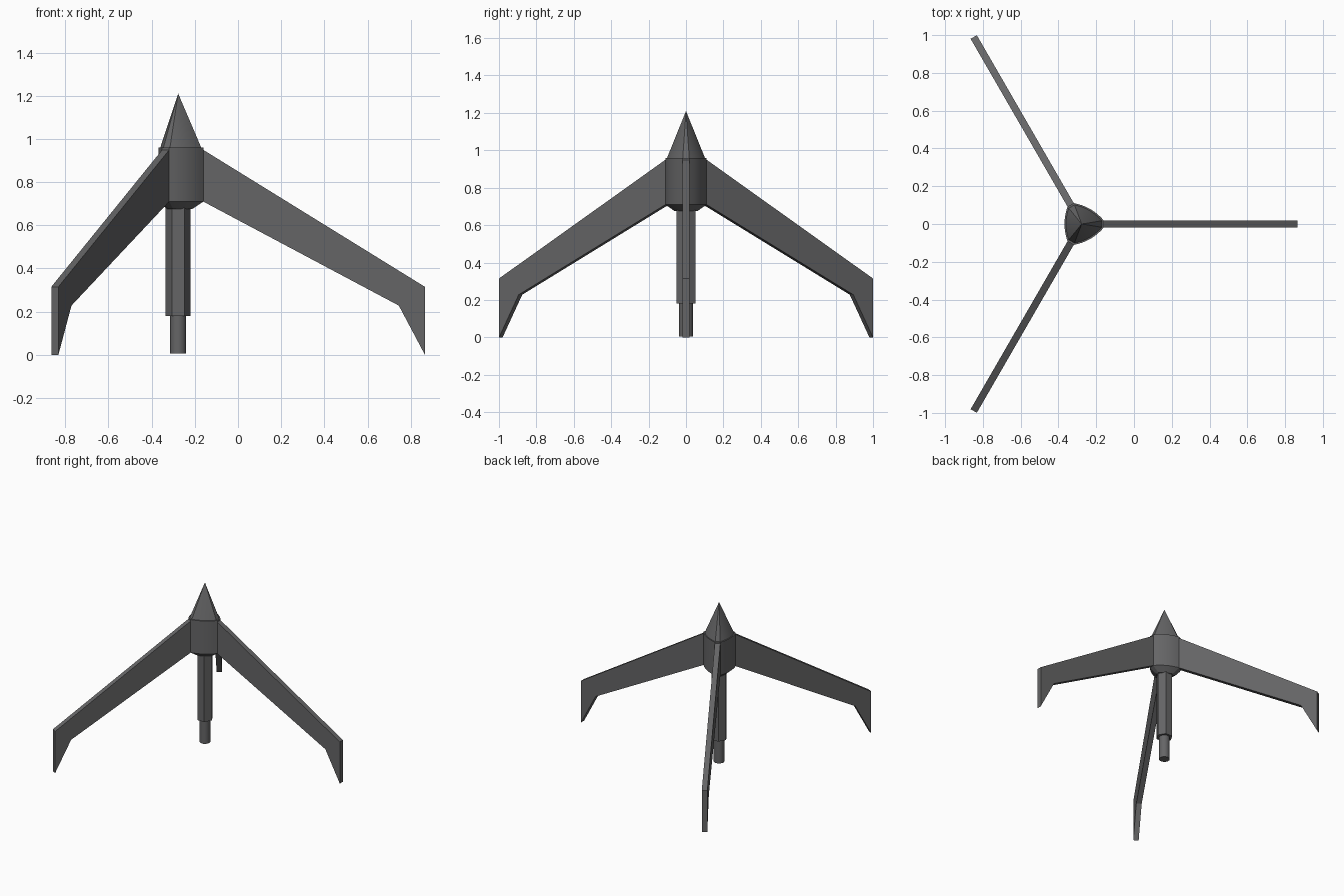
import bpy, bmesh, math
from mathutils import Vector, Matrix

if "Cube" in bpy.data.objects:
    bpy.data.objects.remove(bpy.data.objects["Cube"])

CX = -0.277          # hub axis position along x
HALF = 0.019         # half thickness of a leg

metal = bpy.data.materials.new("dark_grey")
metal.diffuse_color = (0.13, 0.13, 0.133, 1)
metal.use_nodes = True
metal.node_tree.nodes["Principled BSDF"].inputs["Base Color"].default_value = metal.diffuse_color


def finish(name, bm, smooth=False):
    bmesh.ops.recalc_face_normals(bm, faces=bm.faces)
    me = bpy.data.meshes.new(name)
    bm.to_mesh(me)
    bm.free()
    me.materials.append(metal)
    ob = bpy.data.objects.new(name, me)
    ob.location.x = CX
    bpy.context.collection.objects.link(ob)
    if smooth:
        bpy.ops.object.select_all(action='DESELECT')
        ob.select_set(True)
        bpy.context.view_layer.objects.active = ob
        bpy.ops.object.shade_smooth_by_angle(angle=math.radians(25))
    return ob


def loft(name, outline, levels, smooth=False):
    """Stack scaled copies of an outline; levels = (z, scale), scale 0 is a point."""
    bm = bmesh.new()
    n = len(outline)
    rings = []
    for z, s in levels:
        if s == 0:
            rings.append([bm.verts.new((0, 0, z))] * n)
        else:
            rings.append([bm.verts.new((p.x * s, p.y * s, z)) for p in outline])
    for a, b in zip(rings, rings[1:]):
        for i in range(n):
            j = (i + 1) % n
            quad = dict.fromkeys((a[i], a[j], b[j], b[i]))
            bm.faces.new(list(quad))
    for ring, (z, s) in ((rings[0], levels[0]), (rings[-1], levels[-1])):
        if s:
            bm.faces.new(ring)
    return finish(name, bm, smooth)


def circle(r, n):
    return [Vector((r * math.cos(2 * math.pi * i / n), r * math.sin(2 * math.pi * i / n)))
            for i in range(n)]


def hub_outline(r=0.117, bulge=0.016, steps=8):
    """Rounded triangle with a narrow flat at each leg."""
    turn = Matrix.Rotation(math.radians(120), 2)
    a, b = Vector((r, HALF)), turn @ Vector((r, -HALF))
    out = Vector((0.5, math.sqrt(3) / 2))
    side = [a.lerp(b, i / steps) + out * bulge * 4 * (i / steps) * (1 - i / steps)
            for i in range(steps + 1)]
    pts = []
    for k in range(3):
        rot = Matrix.Rotation(math.radians(120 * k), 2)
        pts += [rot @ p for p in side]
    return pts


# Central body: hub with tapered underside, and pointed cap
tri = hub_outline()
loft("hub", tri, [(0.675, 0.55), (0.71, 1), (0.96, 1)], True)
loft("pointed_cap", tri, [(0.955, 0.93), (1.21, 0)], True)

# Hanging hexagonal column and round rod
loft("hex_column", circle(0.058, 6), [(0.18, 1), (0.69, 1)])
loft("lower_rod", circle(0.037, 24), [(0.005, 1), (0.19, 1)], True)

# Three swept legs with a down-turned foot
profile = [(0.112, 0.952), (1.143, 0.315), (1.143, 0.0), (1.022, 0.228), (0.112, 0.712)]
for k in range(3):
    bm = bmesh.new()
    face = bm.faces.new([bm.verts.new((r, -HALF, z)) for r, z in profile])
    ext = bmesh.ops.extrude_face_region(bm, geom=[face], use_keep_orig=True)
    moved = [v for v in ext["geom"] if isinstance(v, bmesh.types.BMVert)]
    bmesh.ops.translate(bm, verts=moved, vec=(0, 2 * HALF, 0))
    leg = finish(f"leg_{k + 1}", bm)
    leg.rotation_euler.z = math.radians(120 * k)
